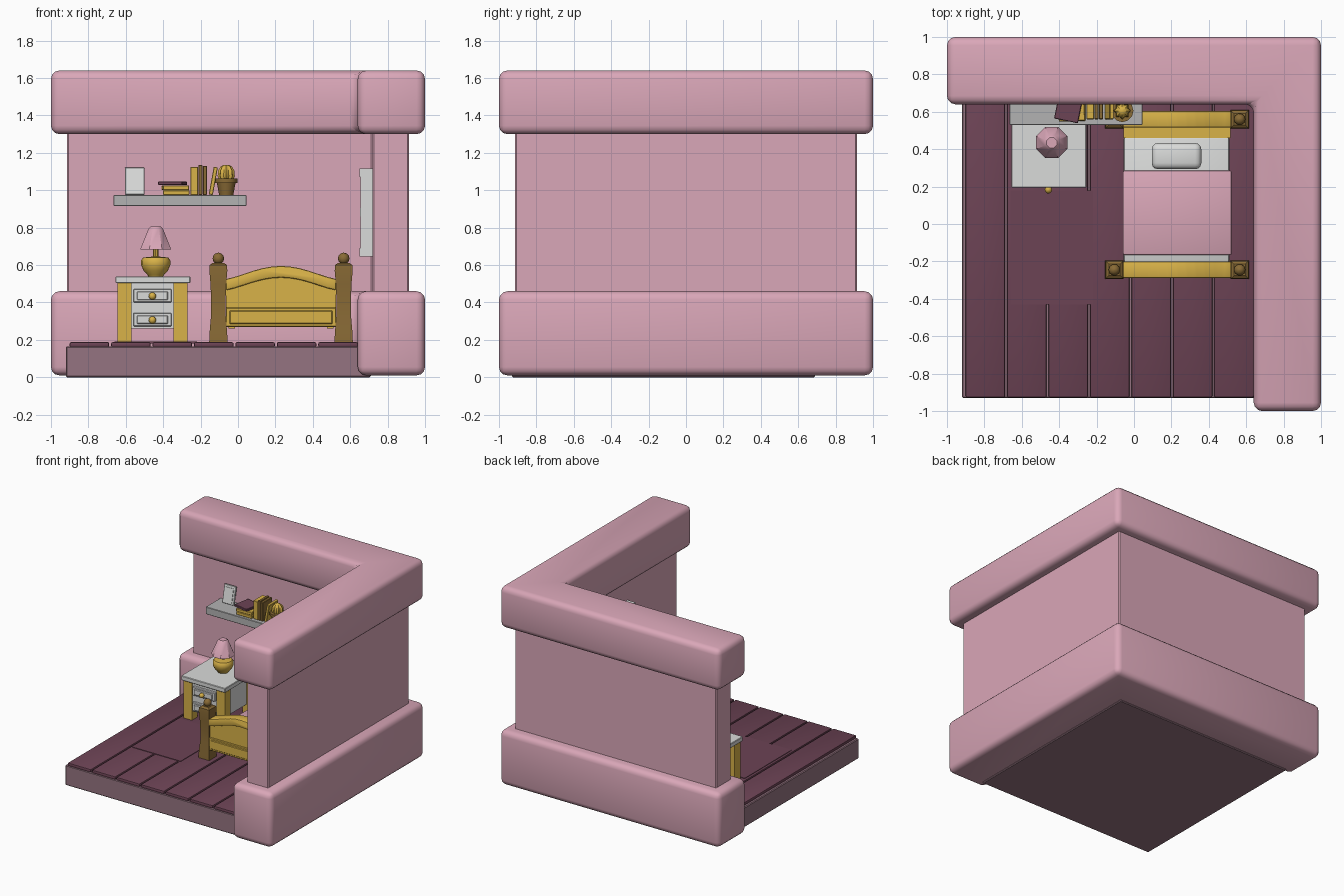
import bpy, bmesh, math
from mathutils import Matrix, Vector

if "Cube" in bpy.data.objects:
    bpy.data.objects.remove(bpy.data.objects["Cube"])


def material(name, rgb):
    m = bpy.data.materials.new(name)
    m.diffuse_color = (*rgb, 1)
    m.use_nodes = True
    m.node_tree.nodes["Principled BSDF"].inputs["Base Color"].default_value = m.diffuse_color
    return m


PINK = material("pink", (0.70, 0.385, 0.48))
PLUM = material("dark plum", (0.15, 0.056, 0.09))
MAUVE = material("mauve", (0.30, 0.175, 0.218))
WHITE = material("white", (0.70, 0.71, 0.70))
GREY = material("grey", (0.45, 0.45, 0.45))
YELLOW = material("yellow", (0.69, 0.445, 0.065))
BROWN = material("brown", (0.25, 0.145, 0.036))


def finish(name, bm, mat, bevel=0, seg=2, loc=(0, 0, 0), rot=(0, 0, 0)):
    bmesh.ops.recalc_face_normals(bm, faces=bm.faces)
    if bevel:
        bmesh.ops.bevel(bm, geom=bm.edges[:], offset=bevel, segments=seg,
                        profile=0.5, affect='EDGES', clamp_overlap=True)
    me = bpy.data.meshes.new(name)
    bm.to_mesh(me)
    bm.free()
    me.materials.append(mat)
    ob = bpy.data.objects.new(name, me)
    ob.location, ob.rotation_euler = loc, rot
    bpy.context.collection.objects.link(ob)
    return ob


def box(name, x, y, z, mat, bevel=0, seg=2, rot=(0, 0, 0)):
    """Box from (low, high) ranges, rotated about its own centre."""
    bm = bmesh.new()
    size = [b - a for a, b in (x, y, z)]
    bmesh.ops.create_cube(bm, size=1, matrix=Matrix.Diagonal((*size, 1)))
    return finish(name, bm, mat, bevel, seg, [(a + b) / 2 for a, b in (x, y, z)], rot)


def prism(name, pts, lo, hi, mat, axis='Z', bevel=0, seg=2):
    """Outline extruded along Z (xy outline) or Y (xz outline)."""
    bm = bmesh.new()
    vs = [bm.verts.new((a, b, lo) if axis == 'Z' else (a, lo, b)) for a, b in pts]
    f = bm.faces.new(vs)
    ext = bmesh.ops.extrude_face_region(bm, geom=[f])
    d = Vector((0, 0, hi - lo)) if axis == 'Z' else Vector((0, hi - lo, 0))
    bmesh.ops.translate(bm, vec=d, verts=[v for v in ext['geom'] if isinstance(v, bmesh.types.BMVert)])
    return finish(name, bm, mat, bevel, seg)


def lathe(name, profile, loc, sides, mat, phase=0.0, rib=1.0):
    """Turned solid from (radius, height) points; rib shrinks every other column."""
    bm = bmesh.new()
    rings = []
    for r, z in profile:
        ring = []
        for i in range(sides):
            a = phase + 2 * math.pi * i / sides
            q = r * (rib if i % 2 else 1)
            ring.append(bm.verts.new((q * math.cos(a), q * math.sin(a), z)))
        rings.append(ring)
    for lo, hi in zip(rings, rings[1:]):
        for i in range(sides):
            j = (i + 1) % sides
            bm.faces.new((lo[i], lo[j], hi[j], hi[i]))
    bm.faces.new(rings[0][::-1])
    bm.faces.new(rings[-1])
    return finish(name, bm, mat, loc=loc)


def dome(r, z, n=6, start=-90):
    """Profile of a ball, or part of one."""
    steps = [math.radians(start + (89 - start) * i / n) for i in range(n + 1)]
    return [(max(r * math.cos(a), 0.002), z + r * math.sin(a)) for a in steps]


def ell(outer, inner):
    o, i = outer, inner
    return [(-o, i), (i, i), (i, -o), (o, -o), (o, o), (-o, o)]


# Walls: thin core between rounded lower and upper bands
prism("wall_core", ell(0.915, 0.72), 0.3, 1.45, PINK, bevel=0.008, seg=1)
prism("lower_wall_band", ell(1.0, 0.64), 0.01, 0.46, PINK, bevel=0.045, seg=3)
prism("upper_wall_band", ell(1.0, 0.64), 1.30, 1.64, PINK, bevel=0.045, seg=3)

# Floor slab, planks and rug
box("floor_slab", (-0.92, 0.71), (-0.93, 0.69), (0, 0.165), MAUVE, 0.006, 1)
for i in range(7):
    x = -0.905 + 0.2215 * i
    box("floor_plank", (x + 0.005, x + 0.2165), (-0.928, 0.68), (0.16, 0.188), PLUM, 0.009, 2)
box("rug", (-0.66, -0.22), (-0.43, 0.18), (0.18, 0.192), PLUM)

# Window on the inner right wall
WY0, WY1 = -0.27, 0.38
for z in ((0.645, 0.69), (1.07, 1.115)):
    box("window_rail", (0.65, 0.73), (WY0, WY1), z, WHITE)
box("window_middle_rail", (0.652, 0.73), (WY0 + 0.002, WY1 - 0.002), (0.86, 0.905), WHITE)
for y in (WY0, (WY0 + WY1) / 2 - 0.02, WY1 - 0.045):
    box("window_stile", (0.655, 0.73), (y, y + 0.045), (0.66, 1.10), WHITE)
box("window_pane", (0.69, 0.73), (WY0 + 0.02, WY1 - 0.02), (0.66, 1.10), WHITE)

# Nightstand
box("nightstand_top", (-0.655, -0.255), (0.195, 0.64), (0.503, 0.54), WHITE, 0.004, 1)
for x in (-0.645, -0.345):
    for y in (0.215, 0.55):
        box("nightstand_leg", (x, x + 0.075), (y, y + 0.075), (0.185, 0.505), YELLOW)
box("nightstand_body", (-0.60, -0.31), (0.225, 0.61), (0.26, 0.505), WHITE)
for z in (0.272, 0.40):
    box("drawer_front", (-0.56, -0.355), (0.205, 0.23), (z, z + 0.072), WHITE, 0.004, 1)
    box("drawer_panel", (-0.54, -0.375), (0.195, 0.21), (z + 0.013, z + 0.059), WHITE, 0.004, 1)
    lathe("drawer_knob", dome(0.02, 0), (-0.4575, 0.183, z + 0.034), 10, YELLOW)

# Lamp
LAMP = (-0.44, 0.435, 0.54)
lathe("lamp_base", [(0.04, 0), (0.045, 0.008), (0.065, 0.03), (0.078, 0.06), (0.078, 0.085),
                    (0.068, 0.1), (0.02, 0.105)], LAMP, 16, YELLOW)
lathe("lamp_stem", [(0.014, 0.1), (0.014, 0.17)], LAMP, 8, YELLOW)
lathe("lamp_shade", [(0.08, 0.142), (0.09, 0.142), (0.042, 0.255), (0.03, 0.265)],
      LAMP, 8, PINK, math.pi / 8)

# Wall shelf with frame, books and potted cactus
box("shelf", (-0.665, 0.045), (0.53, 0.73), (0.915, 0.975), GREY, 0.003, 1)
TILT = (math.radians(-12), 0, 0)
box("picture_frame", (-0.605, -0.50), (0.672, 0.688), (0.975, 1.122), WHITE, 0.003, 1, TILT)
box("picture", (-0.588, -0.517), (0.667, 0.673), (0.992, 1.105), WHITE, 0, 1, TILT)
for x0, x1, z0, z1, turn, mat in ((-0.40, -0.26, 0.975, 1.0, 0.0, YELLOW),
                                  (-0.405, -0.265, 1.001, 1.026, 0.05, YELLOW),
                                  (-0.415, -0.285, 1.027, 1.047, -0.2, PLUM)):
    box("lying_book", (x0, x1), (0.55, 0.69), (z0, z1), mat, 0.003, 1, (0, 0, turn))
for x0, x1, top, lean, mat in ((-0.255, -0.213, 1.125, 0, YELLOW), (-0.212, -0.19, 1.135, 0, BROWN),
                               (-0.188, -0.165, 1.13, 0, BROWN), (-0.143, -0.121, 1.125, 0.18, YELLOW)):
    box("standing_book", (x0, x1), (0.56, 0.68), (0.975, top), mat, 0.003, 1, (0, lean, 0))
POT = (-0.063, 0.605, 0.975)
lathe("plant_pot", [(0.038, 0), (0.05, 0.065), (0.06, 0.065), (0.06, 0.088), (0.045, 0.088)],
      POT, 12, BROWN)
lathe("cactus", [(0.036, 0.08), (0.046, 0.1), (0.043, 0.13), (0.03, 0.152), (0.012, 0.161)],
      POT, 16, YELLOW, rib=0.78)

# Bed posts with ball finials
R2 = math.sqrt(2)
POST = [(0.049, 0.185), (0.047, 0.24), (0.039, 0.33), (0.038, 0.4), (0.042, 0.5),
        (0.048, 0.57), (0.046, 0.6), (0.03, 0.612)]
for x in (-0.105, 0.565):
    for y in (-0.245, 0.56):
        lathe("bed_post", [(r * R2, z) for r, z in POST], (x, y, 0), 4, BROWN, math.pi / 4)
        lathe("bed_post_ball", dome(0.031, 0.635), (x, y, 0), 10, BROWN)

# Arched footboard and headboard
X0, X1, N = -0.065, 0.525, 12


def arch(z, rise):
    ts = [i / N for i in range(N + 1)]
    return [(X0 + (X1 - X0) * t, z + rise * math.sin(math.pi * t) ** 1.3) for t in ts]


for label, y in (("footboard", -0.245), ("headboard", 0.56)):
    prism(label + "_arch_rail", arch(0.525, 0.07) + arch(0.465, 0.068)[::-1],
          y - 0.045, y + 0.045, YELLOW, 'Y', 0.01, 2)
    prism(label + "_panel", [(X0, 0.3), (X1, 0.3)] + arch(0.49, 0.068)[::-1],
          y - 0.028, y + 0.028, YELLOW, 'Y')
    box(label + "_lower_rail", (X0, X1), (y - 0.04, y + 0.04), (0.27, 0.372), YELLOW, 0.004, 1)
    box(label + "_lower_inset", (X0 + 0.02, X1 - 0.02), (y - 0.045, y + 0.045),
        (0.285, 0.357), YELLOW, 0.004, 1)

# Bed frame, mattress, blanket and pillow
for x in (-0.05, 0.475):
    box("bed_side_rail", (x, x + 0.035), (-0.22, 0.54), (0.26, 0.33), YELLOW)
box("bed_head_rail", (-0.055, 0.515), (0.46, 0.54), (0.27, 0.41), YELLOW)
box("mattress", (-0.055, 0.51), (-0.205, 0.465), (0.29, 0.405), WHITE, 0.012, 2)
box("blanket", (-0.06, 0.522), (-0.165, 0.285), (0.30, 0.418), PINK, 0.008, 2)
box("pillow", (0.095, 0.36), (0.293, 0.433), (0.395, 0.47), WHITE, 0.033, 3)

# Smooth shading that keeps hard edges
bpy.ops.object.select_all(action='SELECT')
bpy.context.view_layer.objects.active = bpy.data.objects["shelf"]
bpy.ops.object.shade_smooth_by_angle(angle=math.radians(35))
